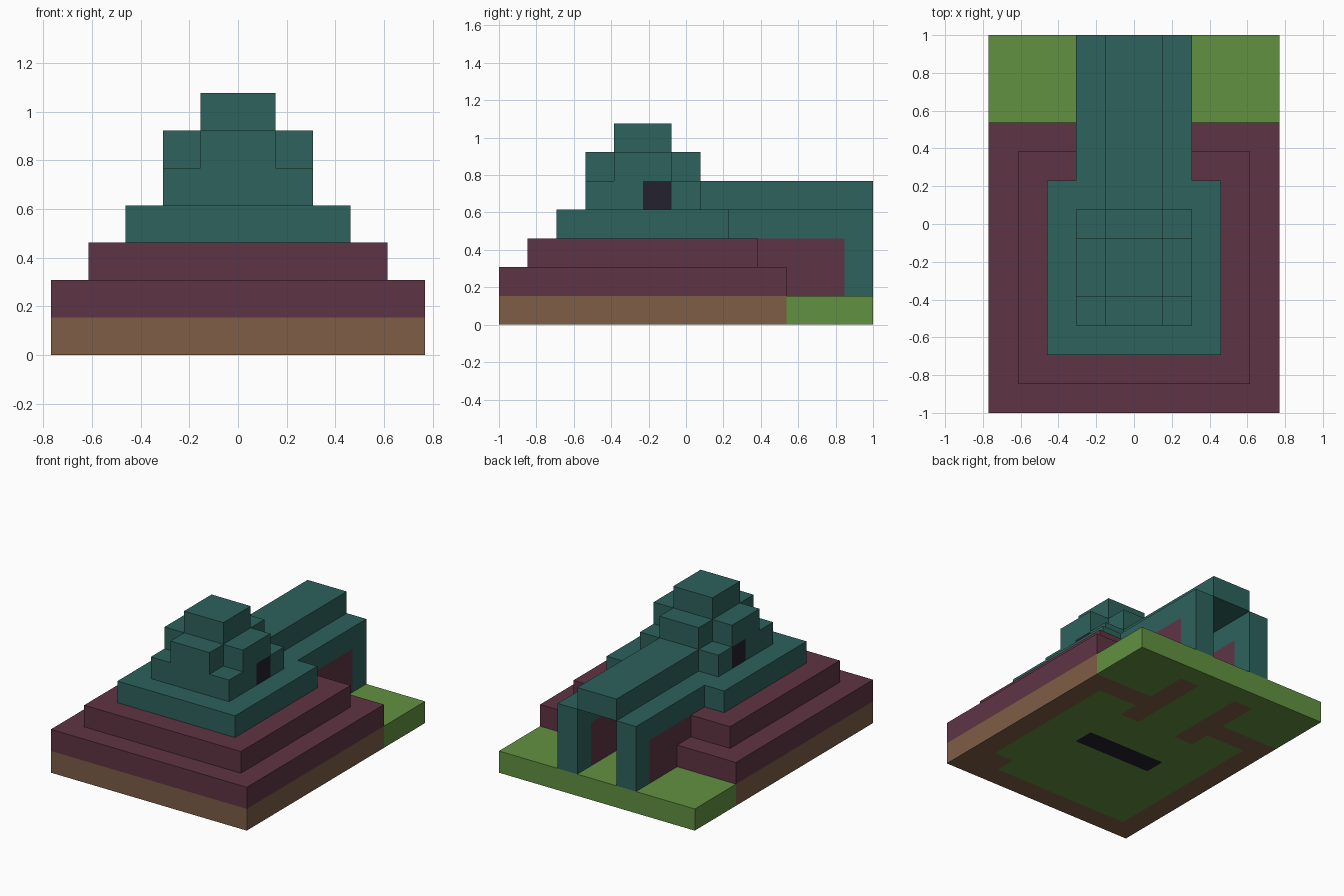
import bpy
import bmesh
from mathutils import Vector

cube = bpy.data.objects.get("Cube")
if cube:
    bpy.data.objects.remove(cube, do_unlink=True)

UNIT = 2 / 13          # edge of one building block
WIDE, LONG = 10, 13    # footprint in blocks


def linear(c):
    c /= 255
    return c / 12.92 if c <= 0.04045 else ((c + 0.055) / 1.055) ** 2.4


def material(name, rgb):
    mat = bpy.data.materials.new(name)
    colour = [linear(c) for c in rgb] + [1]
    mat.diffuse_color = colour
    mat.use_nodes = True
    for node in mat.node_tree.nodes:
        if node.type == 'BSDF_PRINCIPLED':
            node.inputs["Base Color"].default_value = colour
            node.inputs["Roughness"].default_value = 0.9
    return mat


MATERIALS = {
    "grass": material("grass green", (98, 145, 65)),
    "earth": material("earth brown", (125, 93, 70)),
    "brick": material("dark red brick", (95, 52, 68)),
    "stone": material("teal stone", (45, 98, 92)),
    "dark": material("near black", (35, 33, 45)),
}
SLOTS = list(MATERIALS)
blocks = {}            # block position -> (part, colour)


def fill(part, colour, x, y, z):
    """Fill a box of blocks; each range is (start, end)."""
    for i in range(*x):
        for j in range(*y):
            for k in range(*z):
                blocks[i, j, k] = (part, colour)


def fill_pair(part, colour, x, y, z):
    """Fill a box and its mirror image across the centre line."""
    fill(part, colour, x, y, z)
    fill(part, colour, (WIDE - x[1], WIDE - x[0]), y, z)


def clear(x, y, z):
    for key in list(blocks):
        if all(r[0] <= v < r[1] for v, r in zip(key, (x, y, z))):
            del blocks[key]


def tier(part, colour, inset, level):
    """One hollow square step of the pyramid."""
    a, b = inset, WIDE - inset
    fill(part, colour, (a, b), (a, b), (level, level + 1))
    clear((a + 1, b - 1), (a + 1, b - 1), (level, level + 1))


# Ground: earth under the walls, grass inside and behind
PASSAGE = (4, 6)
fill("ground", "grass", (0, WIDE), (0, LONG), (0, 1))
fill("ground", "earth", (0, WIDE), (0, 1), (0, 1))
fill("ground", "earth", (8, 9), (1, 2), (0, 1))
fill_pair("ground", "earth", (0, 1), (0, 10), (0, 1))
fill_pair("ground", "earth", (0, 4), (9, 10), (0, 1))
fill_pair("ground", "earth", (3, 4), (8, 12), (0, 1))
fill("ground", "dark", (3, 7), (5, 6), (0, 1))

# Stepped pyramid
tier("lower_tier", "brick", 0, 1)
tier("second_tier", "brick", 1, 2)
tier("third_tier", "stone", 2, 3)
tier("fourth_tier", "stone", 3, 4)
tier("crown", "stone", 3, 5)
for x in (3, 6):
    for y in (3, 6):
        del blocks[x, y, 5]
fill("cap", "stone", PASSAGE, (4, 6), (6, 7))
fill_pair("windows", "dark", (3, 4), (5, 6), (4, 5))

# Rear passage with its doorway
clear(PASSAGE, (7, LONG), (1, 4))
fill_pair("passage_walls", "brick", (3, 4), (8, 12), (1, 3))
fill_pair("passage_walls", "stone", (3, 4), (8, 12), (3, 4))
fill_pair("door_posts", "stone", (3, 4), (12, LONG), (1, 4))
fill("passage_roof", "stone", PASSAGE, (7, LONG), (4, 5))


def build(part):
    """Mesh the exposed block faces of one part and merge flat areas."""
    bm = bmesh.new()
    colours = [c for c in SLOTS if (part, c) in blocks.values()]
    for pos, (name, colour) in blocks.items():
        if name != part:
            continue
        centre = Vector(pos) + Vector((0.5, 0.5, 0.5))
        for axis in range(3):
            for sign in (-1, 1):
                n = Vector((0, 0, 0))
                n[axis] = sign
                if tuple(int(p + d) for p, d in zip(pos, n)) in blocks:
                    continue
                u = Vector((0, 0, 0))
                u[(axis + 1) % 3] = 0.5
                v = n.cross(u)
                mid = centre + n / 2
                corners = (mid - u - v, mid + u - v, mid + u + v, mid - u + v)
                shift = Vector((WIDE / 2, LONG / 2, 0))
                face = bm.faces.new([bm.verts.new((c - shift) * UNIT) for c in corners])
                face.material_index = colours.index(colour)
    bmesh.ops.remove_doubles(bm, verts=bm.verts[:], dist=UNIT / 100)
    bmesh.ops.dissolve_limit(bm, angle_limit=0.02, verts=bm.verts[:],
                             edges=bm.edges[:], delimit={'MATERIAL'})
    mesh = bpy.data.meshes.new(part)
    bm.to_mesh(mesh)
    bm.free()
    for c in colours:
        mesh.materials.append(MATERIALS[c])
    bpy.context.collection.objects.link(bpy.data.objects.new(part, mesh))


for part in dict.fromkeys(name for name, _ in blocks.values()):
    build(part)
